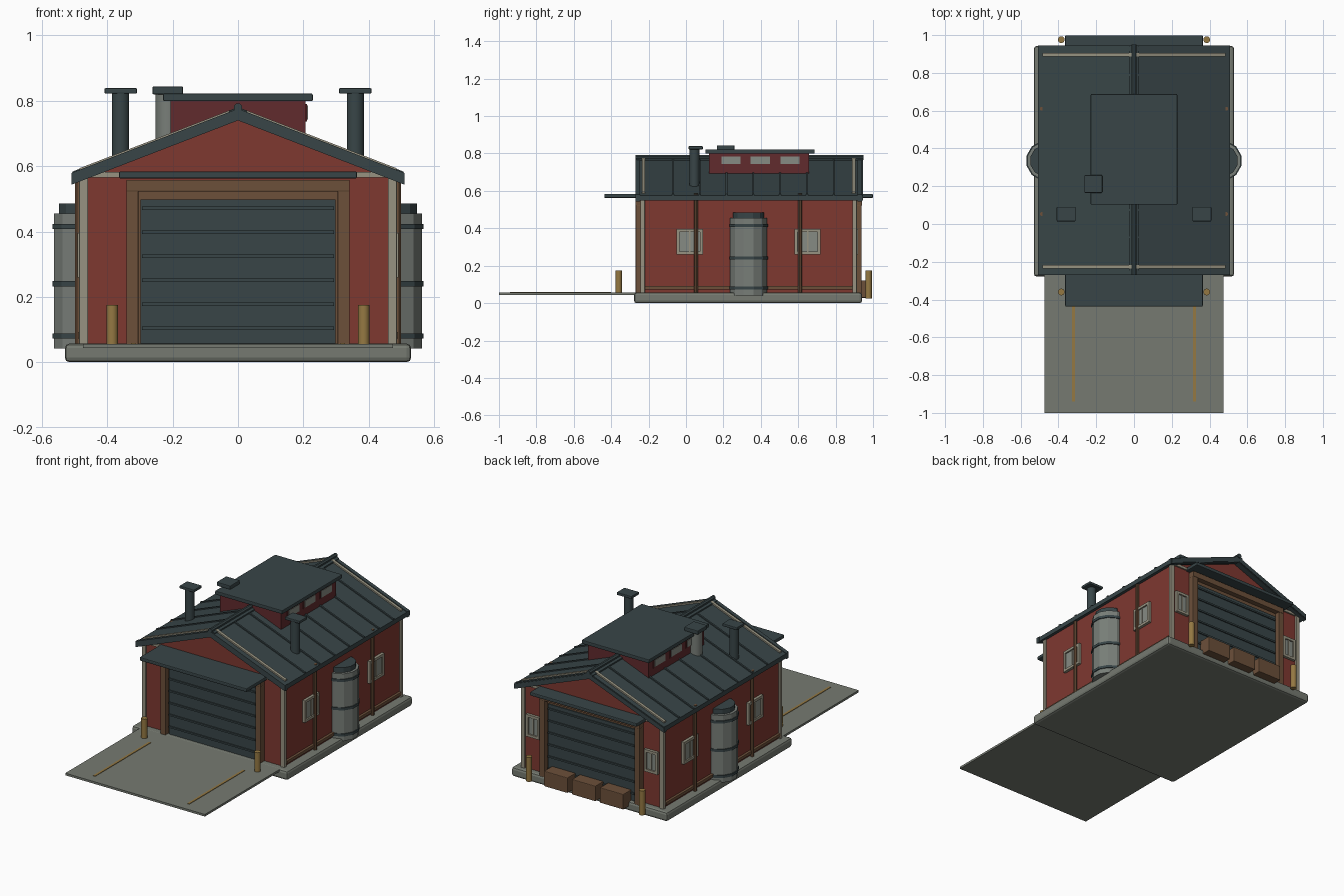
import bpy, bmesh, math
from mathutils import Vector, Matrix

if "Cube" in bpy.data.objects:
    bpy.data.objects.remove(bpy.data.objects["Cube"])


def material(name, r, g, b):
    m = bpy.data.materials.new(name)
    m.use_nodes = True
    m.diffuse_color = (r, g, b, 1)
    m.node_tree.nodes["Principled BSDF"].inputs["Base Color"].default_value = (r, g, b, 1)
    return m


RED = material("barn red", 0.21, 0.04, 0.03)
MAROON = material("dark maroon", 0.12, 0.024, 0.027)
SLATE = material("slate metal", 0.04, 0.06, 0.064)
CONCRETE = material("concrete", 0.18, 0.195, 0.165)
TRIM = material("pale trim", 0.31, 0.29, 0.22)
STEEL = material("tank steel", 0.19, 0.21, 0.19)
WOOD = material("brown timber", 0.15, 0.08, 0.042)
YELLOW = material("dull yellow", 0.30, 0.19, 0.055)
GLASS = material("grey glass", 0.24, 0.26, 0.23)

MID = 0.335          # middle of the building along y
SLOPE = 0.386        # roof pitch
RIDGE = 0.772


def finish(name, bm, mat, bevel=0, smooth=False):
    bmesh.ops.recalc_face_normals(bm, faces=bm.faces)
    me = bpy.data.meshes.new(name)
    bm.to_mesh(me)
    bm.free()
    me.materials.append(mat)
    ob = bpy.data.objects.new(name, me)
    bpy.context.collection.objects.link(ob)
    if bevel:
        mod = ob.modifiers.new("bevel", "BEVEL")
        mod.width = bevel
        mod.segments = 2
    if smooth:
        bpy.context.view_layer.objects.active = ob
        ob.select_set(True)
        bpy.ops.object.shade_smooth_by_angle(angle=math.radians(35))
        ob.select_set(False)
    return ob


def box(name, mat, x, y, z, bevel=0):
    """Box from (min, max) pairs."""
    bm = bmesh.new()
    bmesh.ops.create_cube(bm, size=1)
    for v in bm.verts:
        v.co = Vector([(r[0] + r[1]) / 2 + c * (r[1] - r[0]) for r, c in zip((x, y, z), v.co)])
    return finish(name, bm, mat, bevel)


def post(name, mat, x, y, z, r, sides=12, axis="Z", smooth=True, bevel=0):
    """Cylinder; z is the (min, max) range along the axis."""
    bm = bmesh.new()
    turn = Matrix.Rotation(math.pi / sides, 4, "Z")
    bmesh.ops.create_cone(bm, cap_ends=True, segments=sides, radius1=r, radius2=r,
                          depth=z[1] - z[0], matrix=turn)
    if axis == "Y":
        bmesh.ops.rotate(bm, verts=bm.verts, matrix=Matrix.Rotation(math.pi / 2, 3, "X"))
        at = (x, sum(z) / 2, y)
    else:
        at = (x, y, sum(z) / 2)
    bmesh.ops.translate(bm, verts=bm.verts, vec=at)
    return finish(name, bm, mat, bevel, smooth)


def extrude_y(name, mat, profile, y0, y1):
    """Extrude an xz profile along y."""
    bm = bmesh.new()
    face = bm.faces.new([bm.verts.new((x, y0, z)) for x, z in profile])
    new = bmesh.ops.extrude_face_region(bm, geom=[face])["geom"]
    bmesh.ops.translate(bm, vec=(0, y1 - y0, 0),
                        verts=[v for v in new if isinstance(v, bmesh.types.BMVert)])
    return finish(name, bm, mat)


def gable_strip(name, mat, half, low, high, y0, y1):
    """Chevron band following the roof pitch, offset low..high from the roof line."""
    drop = half * SLOPE
    extrude_y(name, mat, [(-half, RIDGE - drop + low), (0, RIDGE + low), (half, RIDGE - drop + low),
                          (half, RIDGE - drop + high), (0, RIDGE + high),
                          (-half, RIDGE - drop + high)], y0, y1)


def around(value, half):
    return (value - half, value + half)


def span(a, b):
    return (min(a, b), max(a, b))


# Ground slab, driveway and lane lines
box("foundation", CONCRETE, (-0.53, 0.53), (-0.278, 0.942), (0, 0.057), 0.014)
box("driveway", CONCRETE, (-0.475, 0.475), (-1, -0.26), (0.043, 0.056))
for s in (-1, 1):
    box("lane_line", YELLOW, around(s * 0.32, 0.007), (-0.94, -0.40), (0.055, 0.059))

# Walls with gables
extrude_y("walls", RED, [(-0.475, 0.05), (0.475, 0.05), (0.475, 0.575), (0, 0.757), (-0.475, 0.575)],
          MID - 0.567, MID + 0.567)

# Roof, seams, edge trim and ridge
gable_strip("roof", SLATE, 0.507, -0.028, 0, -0.265, 0.945)
for i in range(7):
    gable_strip("roof_seam", SLATE, 0.507, -0.005, 0.007, *around(-0.07 + i * 0.1433, 0.005))
for s in (-1, 1):
    gable_strip("roof_edge_trim", TRIM, 0.485, -0.005, 0.009, *around(MID + s * 0.562, 0.009))
    gable_strip("roof_edge_cap", SLATE, 0.509, -0.032, 0.004, *around(MID + s * 0.594, 0.012))
gable_strip("ridge_flashing", SLATE, 0.027, -0.005, 0.008, -0.265, 0.945)
post("ridge_cap", SLATE, 0, 0.779, (-0.27, 0.95), 0.014, 8, "Y")

# Front and back ends: door, frame, canopy, trim, bollards
for s in (-1, 1):
    end = "front" if s < 0 else "back"

    def out(a, b):
        return span(MID + s * a, MID + s * b)

    box(end + "_door_backing", WOOD, (-0.31, 0.31), out(0.55, 0.575), (0.057, 0.53))
    box(end + "_door", SLATE, (-0.298, 0.298), out(0.55, 0.582), (0.057, 0.498))
    for i in range(6):
        box(end + "_door_rib", SLATE, (-0.294, 0.294), out(0.57, 0.589),
            around(0.104 + i * 0.0735, 0.005))
    box(end + "_door_header", WOOD, (-0.342, 0.342), out(0.56, 0.606), (0.522, 0.558), 0.003)
    box(end + "_canopy", SLATE, (-0.364, 0.364), out(0.56, 0.772 if s < 0 else 0.664),
        (0.562, 0.584), 0.005)
    box(end + "_tie_trim", TRIM, (-0.48, 0.48), out(0.56, 0.576), (0.566, 0.582))
    for t in (-1, 1):
        box(end + "_door_jamb", WOOD, span(t * 0.305, t * 0.342), out(0.56, 0.604),
            (0.05, 0.525), 0.003)
        box(end + "_corner_post", TRIM, span(t * 0.459, t * 0.486), out(0.555, 0.578),
            (0.05, 0.572), 0.003)
        post(end + "_bollard", YELLOW, t * 0.385, -0.36 if s < 0 else 0.976,
             (0.054 if s < 0 else 0.025, 0.175), 0.018)


def window(name, along, wide, tall, centre, base, axis, sign):
    """Framed window: axis 0 faces x, axis 1 faces y; base is the wall plane."""
    def plate(part, mat, u, z, depth):
        face = span(base - sign * 0.004, base + sign * depth)
        xy = (face, u) if axis == 0 else (u, face)
        box(name + part, mat, *xy, z)
    u, z = around(along, wide), around(centre, tall)
    plate("_glass", GLASS, u, z, 0.008)
    for k in (-1, 1):
        plate("_stile", TRIM, around(along + k * wide, 0.008), around(centre, tall + 0.008), 0.017)
        plate("_rail", TRIM, around(along, wide), around(centre + k * tall, 0.008), 0.017)
    plate("_mullion", TRIM, around(along, 0.004), z, 0.012)


# Long sides: windows, pipes, rail, storage tank, chimney
for s in (-1, 1):
    for y in (0.02, 0.65):
        window("side_window", y, 0.062, 0.06, 0.328, s * 0.475, 0, s)
    window("back_window", s * 0.402, 0.038, 0.06, 0.328, MID + 0.567, 1, 1)
    for y in (0.053, 0.61):
        post("drain_pipe", WOOD, s * 0.488, y, (0.057, 0.585), 0.011, 8)
    box("side_rail", WOOD, span(s * 0.47, s * 0.49), (-0.22, 0.89), (0.072, 0.092), 0.003)
    post("tank", STEEL, s * 0.465, MID, (0.042, 0.455), 0.102, 12, smooth=False)
    post("tank_lid", SLATE, s * 0.465, MID, (0.45, 0.485), 0.086, 12, smooth=False)
    for z in (0.08, 0.24, 0.415):
        post("tank_band", SLATE, s * 0.465, MID, around(z, 0.008), 0.107, 12, smooth=False)
    post("chimney", SLATE, s * 0.359, 0.045, (0.60, 0.825), 0.027, 12)
    box("chimney_cap", SLATE, around(s * 0.359, 0.05), around(0.052, 0.038), (0.822, 0.839), 0.004)

# Raised roof monitor with side windows
box("monitor_body", MAROON, (-0.207, 0.207), (0.123, 0.658), (0.66, 0.80))
box("monitor_roof", SLATE, (-0.229, 0.229), (0.103, 0.688), (0.799, 0.822), 0.004)
for s in (-1, 1):
    for y in (0.24, 0.397, 0.557):
        box("monitor_window_frame", MAROON, span(s * 0.2, s * 0.211), around(y, 0.06), (0.737, 0.791))
        box("monitor_window", GLASS, span(s * 0.2, s * 0.214), around(y, 0.051), (0.743, 0.785))

# Small vent beside the monitor
post("vent", STEEL, -0.214, 0.212, (0.66, 0.822), 0.04, 12)
box("vent_cap", SLATE, around(-0.215, 0.047), around(0.212, 0.047), (0.82, 0.844), 0.004)

# Crates at the back door
for x in (-0.19, 0, 0.19):
    box("crate", WOOD, around(x, 0.08), (0.915, 0.995), (0.028, 0.122), 0.004)
